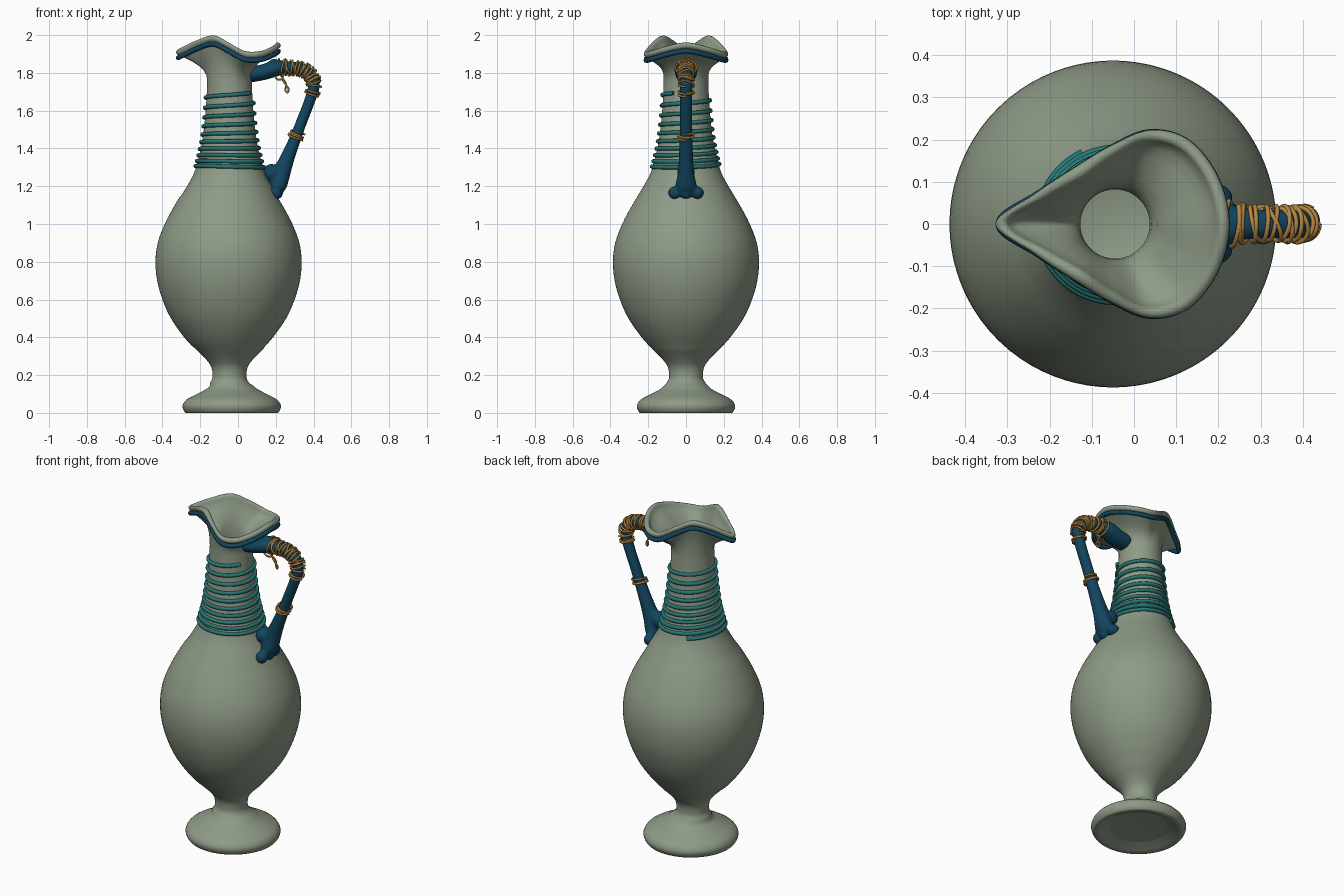
import bpy, bmesh, math, random
from mathutils import Vector

random.seed(4)
if "Cube" in bpy.data.objects:
    bpy.data.objects.remove(bpy.data.objects["Cube"])


def material(name, rgb):
    m = bpy.data.materials.new(name)
    m.use_nodes = True
    m.diffuse_color = (*rgb, 1)
    bsdf = next(n for n in m.node_tree.nodes if n.type == 'BSDF_PRINCIPLED')
    bsdf.inputs["Base Color"].default_value = (*rgb, 1)
    return m


sage = material("sage_glaze", (0.27, 0.325, 0.24))
blue = material("deep_blue", (0.006, 0.06, 0.115))
teal = material("teal", (0.02, 0.18, 0.175))
gold = material("gold_wire", (0.46, 0.24, 0.055))


def spline(pts, u, closed=False):
    """Catmull-Rom point at index position u."""
    n = len(pts)
    i = math.floor(u) if closed else min(max(math.floor(u), 0), n - 2)
    t = u - i
    a, b, c, d = (Vector(pts[k % n] if closed else pts[min(max(k, 0), n - 1)])
                  for k in range(i - 1, i + 3))
    return b + (c - a) * t / 2 + (a - 2.5 * b + 2 * c - d / 2) * t**2 + (1.5 * (b - c) + (d - a) / 2) * t**3


def loft(bm, rings):
    """Skin a list of closed rings and cap both ends."""
    rows = [[bm.verts.new(p) for p in ring] for ring in rings]
    n = len(rows[0])
    for r, s in zip(rows, rows[1:]):
        for k in range(n):
            bm.faces.new((r[k], r[(k + 1) % n], s[(k + 1) % n], s[k]))
    bm.faces.new(rows[0][::-1])
    bm.faces.new(rows[-1])


def finish(bm, name, mat):
    bmesh.ops.recalc_face_normals(bm, faces=bm.faces[:])
    mesh = bpy.data.meshes.new(name)
    bm.to_mesh(mesh)
    bm.free()
    mesh.materials.append(mat)
    mesh.shade_smooth()
    ob = bpy.data.objects.new(name, mesh)
    bpy.context.collection.objects.link(ob)
    return ob


def wire(name, pts, radius, mat, closed=False):
    cu = bpy.data.curves.new(name, 'CURVE')
    cu.dimensions = '3D'
    cu.bevel_depth = radius
    cu.bevel_resolution = 2
    cu.use_fill_caps = True
    sp = cu.splines.new('POLY')
    sp.points.add(len(pts) - 1)
    for q, p in zip(sp.points, pts):
        q.co = (*p, 1)
    sp.use_cyclic_u = closed
    sp.use_smooth = True
    cu.materials.append(mat)
    ob = bpy.data.objects.new(name, cu)
    bpy.context.collection.objects.link(ob)


# Pouring lip: half outline from handle side to spout, mirrored in y
NECK_X = -0.045
half = [(.21, 0, 1.945), (.185, .105, 1.925), (.12, .187, 1.9), (.035, .208, 1.9), (-.05, .172, 1.945),
        (-.13, .122, 1.982), (-.22, .066, 1.955), (-.312, 0, 1.91)]
outline = half + [(x, -y, z) for x, y, z in half[-2:0:-1]]
STEPS = 8
rim = [spline(outline, k / STEPS, True) for k in range(len(outline) * STEPS)]
dirs = [Vector((p.x - NECK_X, p.y, 0)).normalized() for p in rim]

# Lathe profile (z, radius) of foot, body and neck
profile = [(0, .245), (.015, .256), (.04, .26), (.07, .24), (.1, .185), (.13, .13), (.17, .096), (.2, .09),
           (.245, .097), (.29, .13), (.34, .18), (.4, .235), (.5, .305), (.6, .35), (.7, .378), (.8, .387),
           (.9, .375), (1, .338), (1.1, .285), (1.2, .225), (1.28, .184), (1.4, .152), (1.5, .136),
           (1.6, .126), (1.7, .12), (1.76, .118)]
fine = [spline(profile, k / 3) for k in range(3 * len(profile) - 2)]


def radius_at(z):
    for a, b in zip(fine, fine[1:]):
        if a[0] <= z <= b[0]:
            return a[1] + (b[1] - a[1]) * (z - a[0]) / (b[0] - a[0])
    return fine[-1][1]


def circle(z, r):
    # the foot sits slightly off the body axis
    cx = -.033 if z < .15 else -.05 if .35 < z < 1.15 else NECK_X
    return [Vector((cx, 0, z)) + d * r for d in dirs]


def lip(out, up):
    return [p + d * out + Vector((0, 0, up)) for p, d in zip(rim, dirs)]


def flare(f, b, r, out, up):
    """Ring between the neck and the lip: f blends height, b blends outline."""
    rings = []
    for c, p in zip(circle(1.76, r), lip(out, up)):
        q = c.lerp(p, b)
        q.z = c.z + (p.z - c.z) * f
        rings.append(q)
    return rings


stages = [(.2, .03), (.4, .13), (.55, .27), (.7, .47), (.83, .7), (.93, .88)]
WALL = .036
rings = [circle(.03, .15), circle(.028, .17), circle(.004, .215)]
rings += [circle(z, r) for z, r in fine]
rings += [flare(f, b, .118, .002, -.014) for f, b in stages]
for k in range(9):
    a = math.radians(-60 + 30 * k)
    rings.append(lip(.016 * math.cos(a), .016 * math.sin(a)))
rings += [flare(f, b, .118 - WALL, -.016, -.008) for f, b in stages[::-1]]
rings += [circle(z, r - WALL) for z, r in fine[::-1] if z > .35]
bm = bmesh.new()
loft(bm, rings)
finish(bm, "vessel", sage)

# Blue bead below the lip
wire("lip_trim", lip(.004, -.03), .013, blue, True)

# Teal thread wound around the neck
turns, per = 9.6, 64
coil = []
for k in range(int(turns * per) + 1):
    t = k / (turns * per)
    a = math.tau * k / per + 2
    z = 1.293 + .4 * (.6 * t + .4 * t * t) - .01 * math.cos(a) * (1 - t)
    r = radius_at(z) + .005
    coil.append((NECK_X + r * math.cos(a), r * math.sin(a), z))
wire("neck_thread", coil, .011, teal)

# Handle: stations of (x, z, thickness, half width)
path = [(.06, 1.79, .042, .055), (.14, 1.805, .042, .06), (.2, 1.825, .044, .06), (.26, 1.828, .034, .038),
        (.33, 1.822, .032, .034), (.383, 1.79, .031, .034), (.402, 1.73, .031, .033), (.375, 1.64, .029, .032),
        (.34, 1.55, .029, .032), (.302, 1.45, .031, .034), (.262, 1.35, .038, .038), (.23, 1.27, .048, .043),
        (.212, 1.2, .045, .058), (.205, 1.155, .02, .065)]


def around(u, angle, extra=0.0):
    """Point on the handle surface at station u."""
    s = spline(path, u)
    t = spline(path, min(u + .05, len(path) - 1)) - spline(path, max(u - .05, 0))
    n = Vector((-t[1], 0, t[0])).normalized()
    return (Vector((s[0], 0, s[1])) + n * math.cos(angle) * (s[2] + extra)
            + Vector((0, math.sin(angle) * (s[3] + extra), 0)))


bm = bmesh.new()
loft(bm, [[around(u / 4, math.tau * k / 24) for k in range(24)] for u in range(4 * len(path) - 3)])
# pressed clay lobes where the handle meets the shoulder
for x, y, z, r in [(.2, .06, 1.165, .034), (.2, -.06, 1.165, .034), (.205, 0, 1.165, .034),
                   (.178, 0, 1.27, .048), (.19, 0, 1.85, .026)]:
    ball = bmesh.ops.create_uvsphere(bm, u_segments=20, v_segments=12, radius=r)
    bmesh.ops.translate(bm, verts=ball["verts"], vec=(x, y, z))
handle = finish(bm, "handle", blue)
remesh = handle.modifiers.new("blend", 'REMESH')
remesh.mode = 'VOXEL'
remesh.voxel_size = .007
remesh.use_smooth_shade = True
soften = handle.modifiers.new("soften", 'SMOOTH')
soften.iterations = 5


# Gold wire wrapped loosely around the handle
def wrap(name, u0, u1, turns, wobble, phase=0.0):
    n = int(turns * 24)
    knots = [(random.uniform(-wobble, wobble), random.uniform(0, .006)) for _ in range(int(turns * 3) + 2)]
    pts = []
    for k in range(n + 1):
        du, lift = spline(knots, k / 8)
        u = u0 + (u1 - u0) * k / n + du
        pts.append(around(u, phase + math.tau * k / 24, .004 + lift))
    wire(name, pts, .0055, gold)


wrap("upper_wire", 2.4, 6.1, 12, .13)
wrap("upper_wire_crossing", 5.9, 2.9, 6, .2, 1)
wrap("elbow_wire", 6.3, 6.55, 2, .04)
wrap("middle_wire", 8.65, 8.95, 3, .05)

# Loose wire end hanging under the handle
tail = [(.19, -.03, 1.79), (.21, -.02, 1.765), (.24, -.01, 1.765), (.255, 0, 1.735), (.25, .005, 1.71),
        (.262, 0, 1.695), (.268, -.005, 1.715), (.255, -.01, 1.735), (.235, -.01, 1.77), (.25, -.03, 1.8)]
wire("loose_wire_end", [spline(tail, k / 5) for k in range(5 * len(tail) - 4)], .005, gold)
